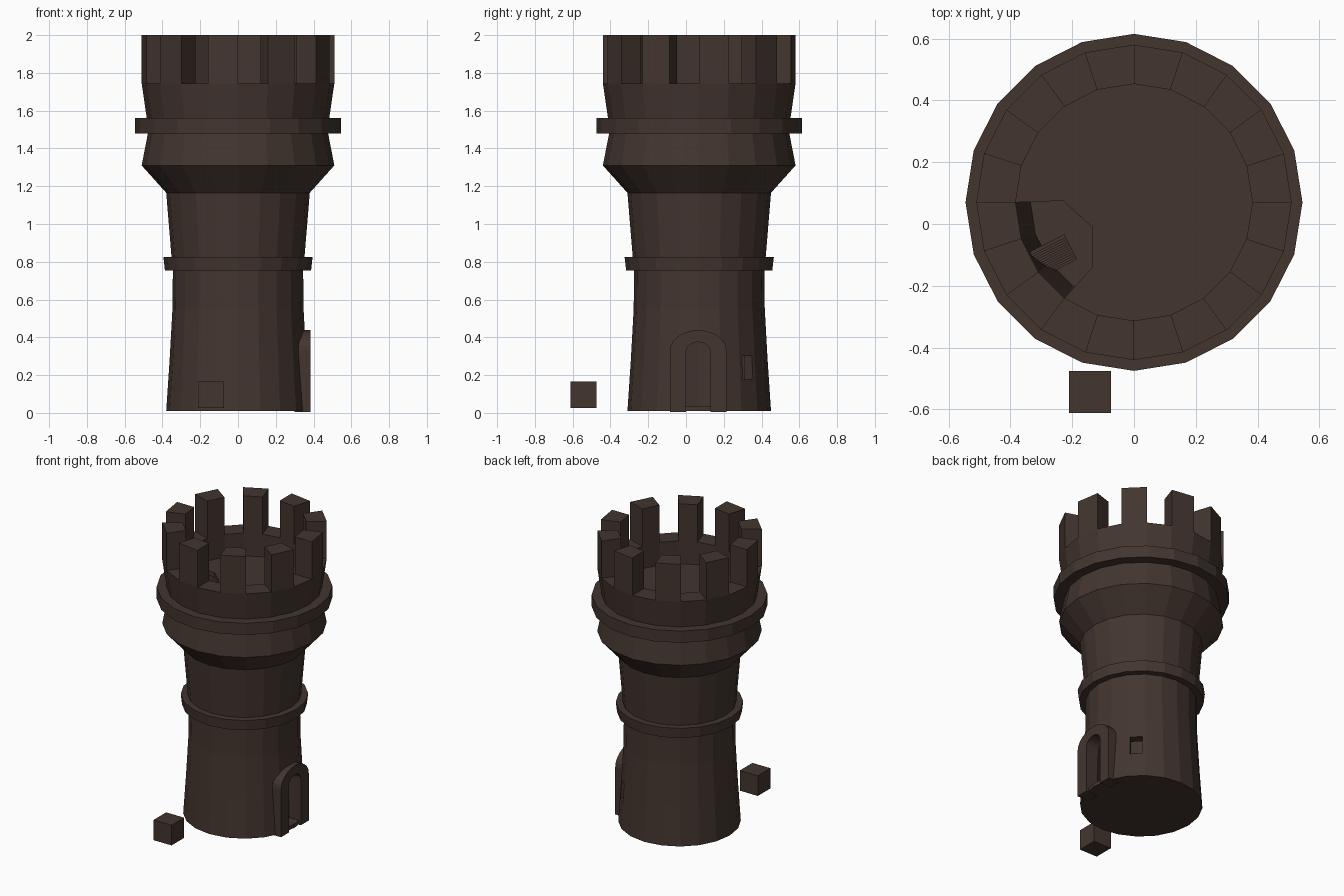
import bpy, bmesh, math
from mathutils import Vector, Matrix

if "Cube" in bpy.data.objects:
    bpy.data.objects.remove(bpy.data.objects["Cube"])

CY, N = 0.07, 20          # tower axis offset in y, number of sides

stone = bpy.data.materials.new("dark_brown_stone")
stone.diffuse_color = (0.056, 0.036, 0.028, 1)
stone.use_nodes = True
stone.node_tree.nodes["Principled BSDF"].inputs["Base Color"].default_value = stone.diffuse_color


def make(name, verts, faces):
    me = bpy.data.meshes.new(name)
    bm = bmesh.new()
    vs = [bm.verts.new(v) for v in verts]
    for f in faces:
        bm.faces.new([vs[i] for i in f])
    bmesh.ops.recalc_face_normals(bm, faces=bm.faces)
    bm.to_mesh(me)
    bm.free()
    me.materials.append(stone)
    ob = bpy.data.objects.new(name, me)
    bpy.context.collection.objects.link(ob)
    return ob


def polar(r, k, z):
    a = 2 * math.pi * k / N
    return (r * math.cos(a), CY + r * math.sin(a), z)


def lathe(name, profile):
    verts = [polar(r, k, z) for r, z in profile for k in range(N)]
    faces = [(i * N + k, i * N + (k + 1) % N, (i + 1) * N + (k + 1) % N, (i + 1) * N + k)
             for i in range(len(profile) - 1) for k in range(N)]
    faces += [list(range(N)), [(len(profile) - 1) * N + k for k in range(N)]]
    return make(name, verts, faces)


def prism(name, pts, offset):
    n, d = len(pts), Vector(offset)
    verts = [Vector(p) for p in pts] + [Vector(p) + d for p in pts]
    faces = [list(range(n)), list(range(n, 2 * n))]
    faces += [(i, (i + 1) % n, n + (i + 1) % n, n + i) for i in range(n)]
    return make(name, verts, faces)


def box(name, size, centre, turn=0):
    h = [s / 2 for s in size]
    m = Matrix.Rotation(turn, 3, 'Z')
    pts = [m @ Vector((sx * h[0], sy * h[1], -h[2])) + Vector(centre)
           for sx, sy in ((-1, -1), (1, -1), (1, 1), (-1, 1))]
    return prism(name, pts, (0, 0, size[2]))


def cut(target, cutter):
    cutter.hide_render = True
    cutter.hide_viewport = True
    m = target.modifiers.new("opening", 'BOOLEAN')
    m.object, m.operation, m.solver = cutter, 'DIFFERENCE', 'EXACT'


# hollow tower shell with two string courses and flared head
tower = lathe("tower_wall", [
    (.38, .01), (.362, .28), (.347, .55), (.345, .755), (.387, .755), (.395, .825), (.352, .825),
    (.38, 1.165), (.51, 1.31), (.477, 1.48), (.545, 1.48), (.545, 1.56), (.483, 1.56),
    (.51, 1.745), (.383, 1.745), (.383, 1.58), (.335, 1.165), (.29, .55), (.31, .03)])

# merlons on every second segment
for k in range(0, N, 2):
    prism("merlon", [polar(.51, k, 1.745), polar(.51, k + 1, 1.745),
                     polar(.383, k + 1, 1.745), polar(.383, k, 1.745)], (0, 0, .255))

# roof deck with stair opening, and the room floor below it
rim = [polar(.383, k, 1.56) for k in range(-7, 11)]
prism("roof_deck", rim + [(-.23, .075, 1.56), (-.135, -.01, 1.56),
                          (-.135, -.14, 1.56)], (0, 0, .03))
prism("room_floor", [polar(.335, k, 1.14) for k in range(N)], (0, 0, .03))

# steep stair under the opening
out = math.radians(207)
radial = Vector((math.cos(out), math.sin(out), 0))
tangent = Vector((-radial.y, radial.x, 0))
for i in range(12):
    c = Vector((-.262, -.1, 1.185 + i * .034)) + tangent * (.042 - i * .0072)
    box("stair_step", (.125, .012, .03), c, out)

# arched doorway: polyline of half width, spring height and rise
def arch(w, spring, rise, x, n=12):
    pts = [(x, CY - .005 - w, .005)]
    for i in range(n + 1):
        a = math.pi * (1 - i / n)
        pts.append((x, CY - .005 + w * math.cos(a), spring + rise * math.sin(a)))
    return pts + [(x, CY - .005 + w, .005)]


outer, inner = arch(.15, .33, .108, .30), arch(.065, .32, .055, .30)
for i in range(len(outer) - 1):
    prism("door_surround_stone", [outer[i], outer[i + 1], inner[i + 1], inner[i]], (.085, 0, 0))
door = arch(.066, .32, .056, .2)
door[0], door[-1] = (.2, door[0][1], .035), (.2, door[-1][1], .035)
cut(tower, prism("door_cutter", door, (.3, 0, 0)))

# small window on the back right
a = math.radians(45)
cut(tower, box("window_cutter", (.2, .075, .125),
               (.35 * math.cos(a), CY + .35 * math.sin(a), .238), a))

# loose block in front of the tower
box("loose_block", (.136, .136, .138), (-.143, -.543, .096))
